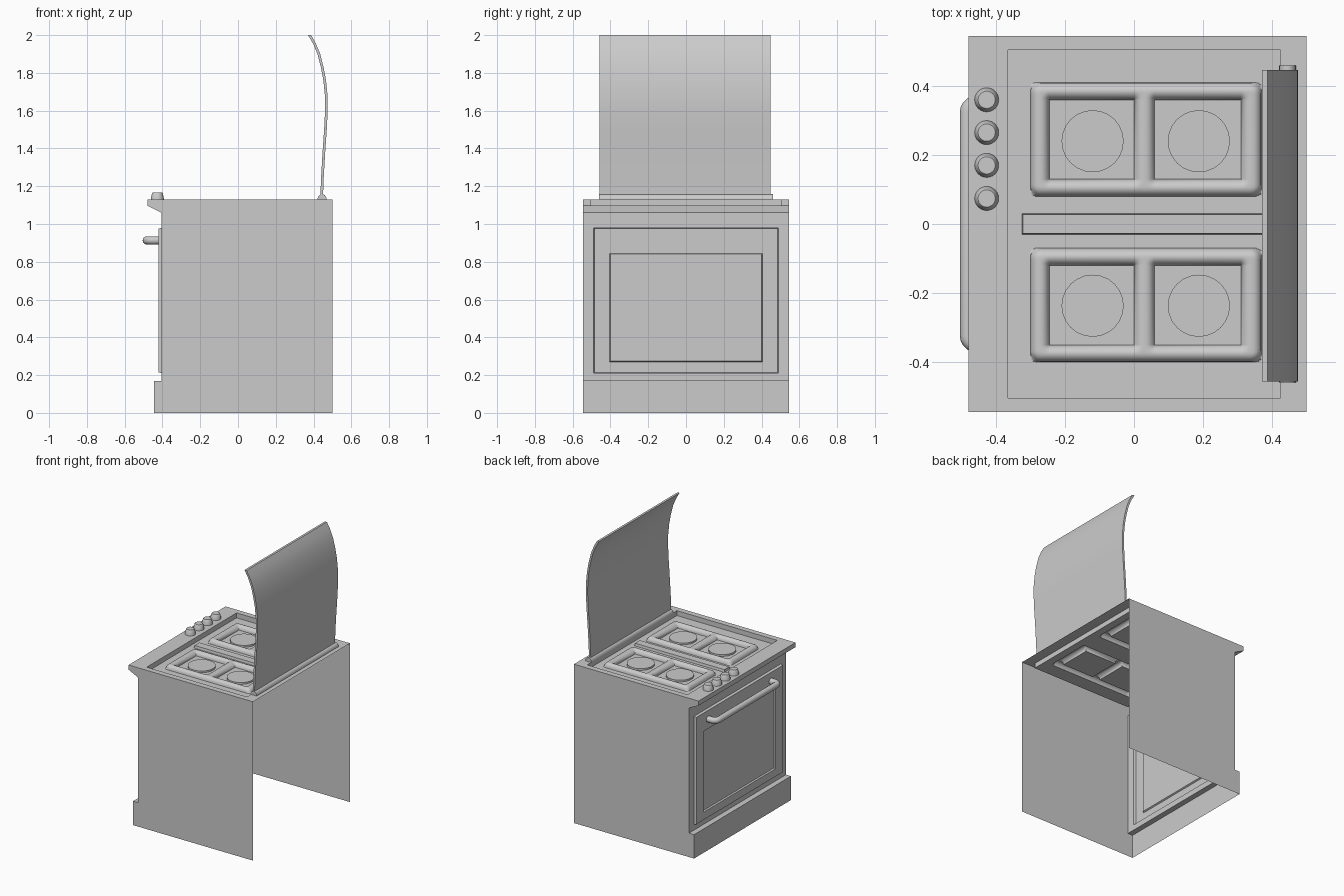
import bpy, bmesh, math
from mathutils import Vector

if "Cube" in bpy.data.objects:
    bpy.data.objects.remove(bpy.data.objects["Cube"])

W = 0.545          # half width (y)
TOP = 1.13         # hob height
FLOOR = 1.095      # recessed hob floor


def finish(name, bm, smooth=None, recalc=True):
    bmesh.ops.remove_doubles(bm, verts=bm.verts, dist=1e-5)
    if recalc:
        bmesh.ops.recalc_face_normals(bm, faces=bm.faces)
    me = bpy.data.meshes.new(name)
    bm.to_mesh(me)
    bm.free()
    ob = bpy.data.objects.new(name, me)
    bpy.context.collection.objects.link(ob)
    if smooth:
        smooth_by_angle(ob, smooth)
    return ob


def smooth_by_angle(ob, deg):
    bpy.ops.object.select_all(action='DESELECT')
    ob.select_set(True)
    bpy.context.view_layer.objects.active = ob
    bpy.ops.object.shade_smooth_by_angle(angle=math.radians(deg))


def face(bm, pts):
    return bm.faces.new([bm.verts.new(p) for p in pts])


def bridge(bm, a, b):
    """Quads between two closed loops of points."""
    for i in range(len(a)):
        j = (i + 1) % len(a)
        face(bm, [a[i], a[j], b[j], b[i]])


def rect_top(x0, x1, y, z):
    return [(x0, -y, z), (x1, -y, z), (x1, y, z), (x0, y, z)]


def rect_front(y, z0, z1, x):
    return [(x, -y, z0), (x, y, z0), (x, y, z1), (x, -y, z1)]


def cone(name, x, y, z0, rings, n, smooth=30):
    """Stack of (radius, height) rings with a closed top."""
    bm = bmesh.new()
    loops = [[(x + r * math.cos(math.tau * i / n), y + r * math.sin(math.tau * i / n), z0 + h)
              for i in range(n)] for r, h in rings]
    for a, b in zip(loops, loops[1:]):
        bridge(bm, a, b)
    face(bm, loops[-1])
    return finish(name, bm, smooth)


# Open-backed, open-bottomed cabinet shell
bm = bmesh.new()
profile = [(-0.48, TOP), (-0.48, 1.097), (-0.405, 1.06), (-0.405, 0.17), (-0.445, 0.17), (-0.445, 0)]
for y in (-W, W):
    face(bm, [(x, y, z) for x, z in profile] + [(0.5, y, 0), (0.5, y, TOP)])
for i in (0, 1, 3, 4):
    (xa, za), (xb, zb) = profile[i], profile[i + 1]
    face(bm, [(xa, -W, za), (xa, W, za), (xb, W, zb), (xb, -W, zb)])
# Top rim and recess wall
rings = [rect_top(-0.48, 0.5, W, TOP), rect_top(-0.365, 0.425, 0.505, TOP),
         rect_top(-0.365, 0.425, 0.505, FLOOR)]
for a, b in zip(rings, rings[1:]):
    bridge(bm, a, b)
# Front wall with raised oven door and sunken window
rings = [rect_front(W, 0.17, 1.06, -0.405), rect_front(0.49, 0.21, 0.98, -0.405),
         rect_front(0.485, 0.215, 0.975, -0.422), rect_front(0.405, 0.27, 0.845, -0.422),
         rect_front(0.40, 0.275, 0.84, -0.412)]
for a, b in zip(rings, rings[1:]):
    bridge(bm, a, b)
face(bm, rings[-1])
finish("cabinet", bm)

# Hob floor with pan-support frames pressed up as rounded ridges
bars_x = [(-0.30, -0.245), (0.0, 0.06), (0.31, 0.37)]
bars_y = [(-0.40, -0.35), (-0.12, -0.07), (0.08, 0.13), (0.36, 0.41)]
steps = [0, 0.04, 0.12, 0.24, 0.37, 0.5, 0.63, 0.76, 0.88, 0.96, 1]


def cuts(lo, bars, hi):
    return [lo] + [a + (b - a) * t for a, b in bars for t in steps] + [hi]


def box_dist(x, y, x0, x1, y0, y1, r=0.0):
    """Signed distance to a rounded rectangle."""
    qx = abs(x - (x0 + x1) / 2) - (x1 - x0) / 2 + r
    qy = abs(y - (y0 + y1) / 2) - (y1 - y0) / 2 + r
    return math.hypot(max(qx, 0), max(qy, 0)) + min(max(qx, qy), 0) - r


def ridge(x, y):
    h = 0.0
    for low, high in (bars_y[:2], bars_y[2:]):
        d = -box_dist(x, y, bars_x[0][0], bars_x[2][1], low[0], high[1], 0.03)
        for left, right in zip(bars_x, bars_x[1:]):
            d = min(d, box_dist(x, y, left[1], right[0], low[1], high[0]))
        t = min(max(d / 0.026, 0), 1)
        h = max(h, 0.03 * math.sqrt(1 - (1 - t) ** 2))
    return h


bm = bmesh.new()
xs, ys = cuts(-0.365, bars_x, 0.425), cuts(-0.505, bars_y, 0.505)
grid = [[bm.verts.new((x, y, FLOOR + ridge(x, y))) for y in ys] for x in xs]
for i in range(len(xs) - 1):
    for j in range(len(ys) - 1):
        bm.faces.new([grid[i][j], grid[i + 1][j], grid[i + 1][j + 1], grid[i][j + 1]])
finish("hob_floor", bm, 40, recalc=False)

# Centre rib between the two pan supports
bm = bmesh.new()
low, high = rect_top(-0.325, 0.385, 0.03, FLOOR), rect_top(-0.322, 0.382, 0.027, FLOOR + 0.018)
bridge(bm, low, high)
face(bm, high)
finish("centre_rib", bm)

# Burners
for y in (-0.237, 0.24):
    for x in (-0.12, 0.188):
        cone("burner", x, y, FLOOR, [(0.09, 0), (0.09, 0.012)], 24)

# Control knobs
for y in (0.36, 0.265, 0.17, 0.074):
    cone("knob", -0.427, y, TOP, [(0.035, 0), (0.034, 0.008), (0.028, 0.034), (0.025, 0.038)], 24)

# Oven door handle: a tube with rounded bends
path = []
for s in (-1, 1):
    bend = [(-0.415, s * 0.352)] + [
        (-0.453 - 0.03 * math.sin(a), s * (0.322 + 0.03 * math.cos(a)))
        for a in [math.pi / 2 * k / 5 for k in range(6)]]
    path += bend if s < 0 else bend[::-1]
cu = bpy.data.curves.new("door_handle", 'CURVE')
cu.dimensions = '3D'
cu.bevel_depth = 0.022
cu.bevel_resolution = 3
sp = cu.splines.new('POLY')
sp.points.add(len(path) - 1)
for p, (x, y) in zip(sp.points, path):
    p.co = (x, y, 0.913, 1)
    p.radius = 1
sp.use_smooth = True
bpy.context.collection.objects.link(bpy.data.objects.new("door_handle", cu))

# Hinge rod for the lid
bm = bmesh.new()
arc = [(0.445 + 0.024 * math.cos(math.pi * k / 10), TOP + 0.028 * math.sin(math.pi * k / 10))
       for k in range(11)]
ends = [[(x, y, z) for x, z in arc] for y in (-0.46, 0.46)]
bridge(bm, *ends)
for e in ends:
    face(bm, e)
finish("lid_hinge", bm, 30)

# Curved raised lid
ctrl = [(0.443, 1.145), (0.447, 1.25), (0.454, 1.37), (0.463, 1.5), (0.468, 1.6), (0.467, 1.68),
        (0.459, 1.76), (0.446, 1.83), (0.428, 1.9), (0.405, 1.955), (0.379, 2.0)]
left, right = [], []
for i, (x, z) in enumerate(ctrl):
    a, b = Vector(ctrl[max(i - 1, 0)]), Vector(ctrl[min(i + 1, len(ctrl) - 1)])
    t = (b - a).normalized()
    n = Vector((t.y, -t.x)) * 0.007
    if i == len(ctrl) - 1:
        n = Vector((0.008, 0))
    left.append((x - n.x, z - n.y))
    right.append((x + n.x, z + n.y))
bm = bmesh.new()
outline = left + right[::-1]
ends = [[(x, y, z) for x, z in outline] for y in (-0.457, 0.447)]
bridge(bm, *ends)
for y in (-0.457, 0.447):
    for i in range(len(ctrl) - 1):
        face(bm, [(p[0], y, p[1]) for p in (left[i], left[i + 1], right[i + 1], right[i])])
finish("lid", bm, 30)
